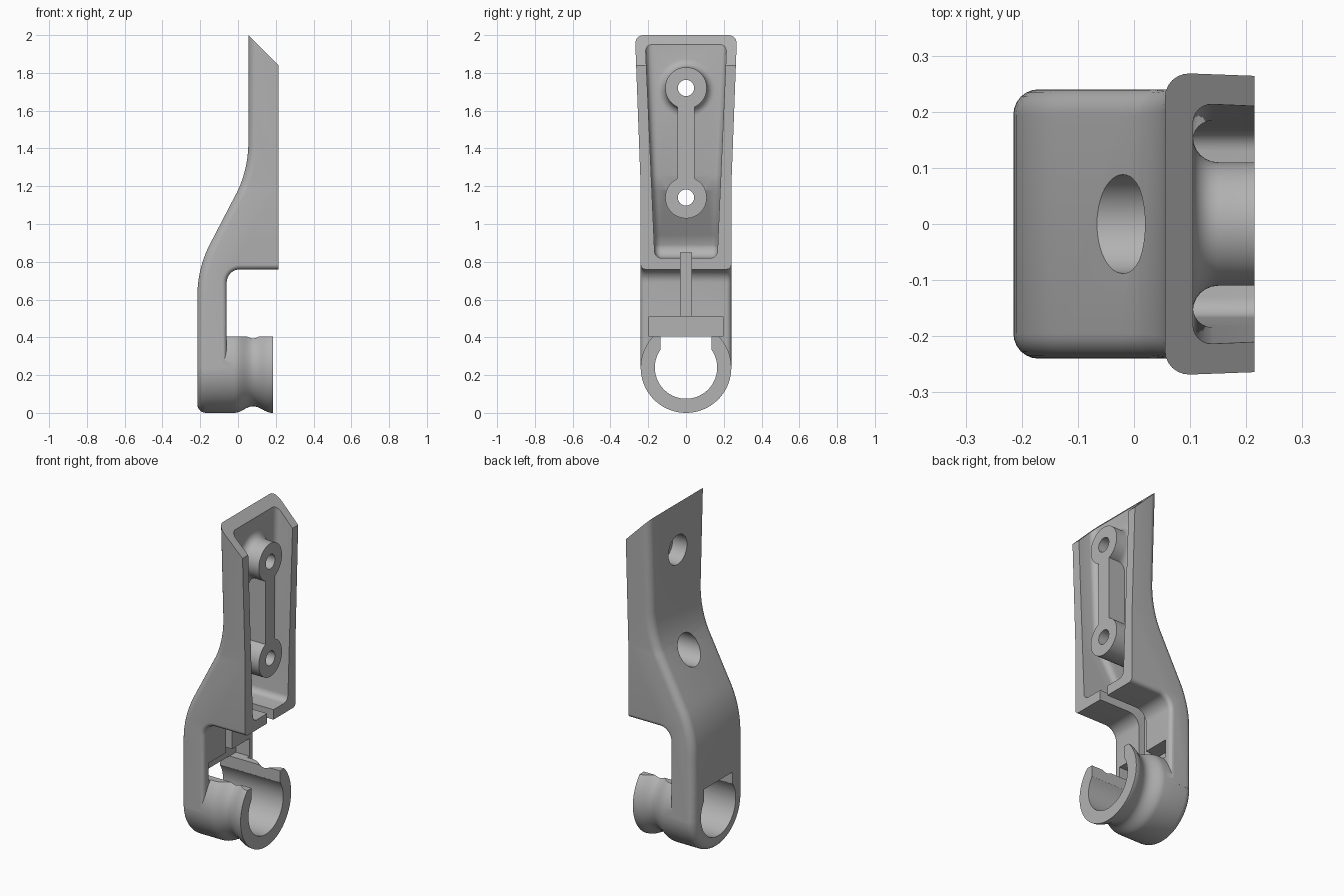
import bpy, bmesh
from math import sin, cos, pi

cube = bpy.data.objects.get("Cube")
if cube:
    bpy.data.objects.remove(cube, do_unlink=True)

grey = bpy.data.materials.new("plain grey")
grey.use_nodes = True
COLOUR = (0.45, 0.45, 0.45, 1)
grey.diffuse_color = COLOUR
grey.node_tree.nodes["Principled BSDF"].inputs["Base Color"].default_value = COLOUR


def finish(bm, name, helper=True):
    bmesh.ops.recalc_face_normals(bm, faces=bm.faces)
    mesh = bpy.data.meshes.new(name)
    bm.to_mesh(mesh)
    bm.free()
    mesh.materials.append(grey)
    ob = bpy.data.objects.new(name, mesh)
    bpy.context.collection.objects.link(ob)
    ob.hide_render = helper
    return ob


def arc(cx, cz, r, a, b, n=8):
    angles = [(a + (b - a) * i / n) * pi / 180 for i in range(n + 1)]
    return [(cx + r * cos(t), cz + r * sin(t)) for t in angles]


def slab(profile, width, kink=None):
    """Extrude a side profile across y, with half-width depending on height."""
    bm = bmesh.new()
    rings = [[bm.verts.new((x, s, z)) for x, z in profile] for s in (-1, 1)]
    bm.faces.new(rings[0])
    bm.faces.new(rings[1][::-1])
    for i in range(len(profile)):
        j = (i + 1) % len(profile)
        bm.faces.new((rings[0][i], rings[1][i], rings[1][j], rings[0][j]))
    if kink:
        geom = bm.verts[:] + bm.edges[:] + bm.faces[:]
        bmesh.ops.bisect_plane(bm, geom=geom, plane_co=(0, 0, kink), plane_no=(0, 0, 1))
    for v in bm.verts:
        v.co.y *= width(v.co.z)
    bmesh.ops.recalc_face_normals(bm, faces=bm.faces)
    return bm


def round_edges(bm, radius, keep):
    """Round the edges between the flat sides and the outline faces that pass keep."""
    bm.normal_update()
    chosen = []
    for e in bm.edges:
        sides = [f for f in e.link_faces if abs(f.normal.y) > 0.9]
        outline = [f for f in e.link_faces if abs(f.normal.y) < 0.3]
        if len(sides) == 1 and len(outline) == 1:
            if keep(outline[0].normal, outline[0].calc_center_median()):
                chosen.append(e)
    bmesh.ops.bevel(bm, geom=chosen, offset=radius, offset_type='OFFSET',
                    segments=6, profile=0.5, affect='EDGES')


def lathe(name, profile, z, steps=72):
    """Revolve (x, radius) points around an axis along x at height z."""
    bm = bmesh.new()
    rings = []
    for x, r in profile:
        rings.append([bm.verts.new((x, r * cos(2 * pi * k / steps), z + r * sin(2 * pi * k / steps)))
                      for k in range(steps)])
    for a, b in zip(rings, rings[1:]):
        for k in range(steps):
            m = (k + 1) % steps
            bm.faces.new((a[k], a[m], b[m], b[k]))
    bm.faces.new(rings[0])
    bm.faces.new(rings[-1])
    return finish(bm, name)


def box(name, x0, x1, half_y, z0, z1):
    bm = bmesh.new()
    bmesh.ops.create_cube(bm, size=1)
    bmesh.ops.scale(bm, vec=(x1 - x0, 2 * half_y, z1 - z0), verts=bm.verts)
    bmesh.ops.translate(bm, vec=((x0 + x1) / 2, 0, (z0 + z1) / 2), verts=bm.verts)
    return finish(bm, name)


def combine(target, tool, operation='DIFFERENCE'):
    mod = target.modifiers.new("join", 'BOOLEAN')
    mod.operation, mod.object, mod.solver = operation, tool, 'EXACT'
    bpy.context.view_layer.objects.active = target
    bpy.ops.object.modifier_apply(modifier=mod.name)
    bpy.data.objects.remove(tool, do_unlink=True)


# Bracket body: S-shaped back, slanted top, rounded step above the plate
back = arc(0.385, 0.62, 0.6, 180, 150) + arc(-0.545, 1.43, 0.6, -30, 0)
profile = [(-0.215, 0.23)] + back + [(0.055, 2), (0.215, 1.84), (0.215, 0.76)]
profile += arc(0.01, 0.69, 0.07, 90, 180) + [(-0.06, 0.23)]
bm = slab(profile, lambda z: 0.24 + max(0, z - 1.2) * 0.0375, 1.2)
round_edges(bm, 0.045, lambda n, c: n.x < -0.3)
round_edges(bm, 0.025, lambda n, c: c.x < 0.2 and c.z > 0.24 and n.z < 0.3
            and (n.x > 0.3 or n.z < -0.3))
body = finish(bm, "clip_bracket", helper=False)

# Clip ring with a waisted outside
groove = [(0.08 + 0.1 * t / 8, 0.24 - 0.035 * cos(t * pi / 16) ** 2) for t in range(-8, 9)]
ring = lathe("clip_ring", arc(-0.17, 0.195, 0.045, 180, 90, 6) + groove + [(0.185, 0.24)], 0.24)
combine(body, ring, 'UNION')

# Ring bore, mouth and the pocket above it
combine(body, lathe("bore", [(-0.4, 0.165), (0.4, 0.165)], 0.24))
combine(body, box("mouth", -0.4, 0.4, 0.135, 0.25, 0.405))
combine(body, box("pocket", -0.15, 0.4, 0.195, 0.404, 0.51))

# Hollow behind the wall, leaving two screw bosses and a bar
floor = [(0.4, 2.3), (0.105, 2.3), (0.105, 1.26), (0.085, 1.18), (-0.05, 0.94)]
floor += arc(-0.02, 0.88, 0.06, 170, 270, 6) + [(0.4, 0.82)]
bm = slab(floor, lambda z: 0.165 + (z - 0.82) * 0.0442)
round_edges(bm, 0.035, lambda n, c: c.x < 0.39 and c.z < 2.25)
hollow = finish(bm, "hollow")
flare = [(-0.3, 0.155)] + arc(0.15, 0.155, 0.045, 180, 270, 6) + [(0.5, 0.11)]
combine(hollow, lathe("upper_boss", flare, 1.72))
combine(hollow, lathe("lower_boss", [(-0.3, 0.11), (0.5, 0.11)], 1.14))
combine(hollow, box("boss_bar", -0.3, 0.5, 0.045, 1.14, 1.72))
combine(body, hollow)

# Narrow cable channel from the hollow down to the pocket
combine(body, box("channel", -0.1, 0.4, 0.03, 0.5, 0.85))

# Stepped screw holes through the bosses
for z in (1.14, 1.72):
    combine(body, lathe("screw_hole", [(-0.4, 0.088), (0.15, 0.088), (0.15, 0.043), (0.4, 0.043)], z, 48))

bpy.ops.object.select_all(action='DESELECT')
body.select_set(True)
bpy.context.view_layer.objects.active = body
bpy.ops.object.shade_smooth_by_angle(angle=pi / 6)
